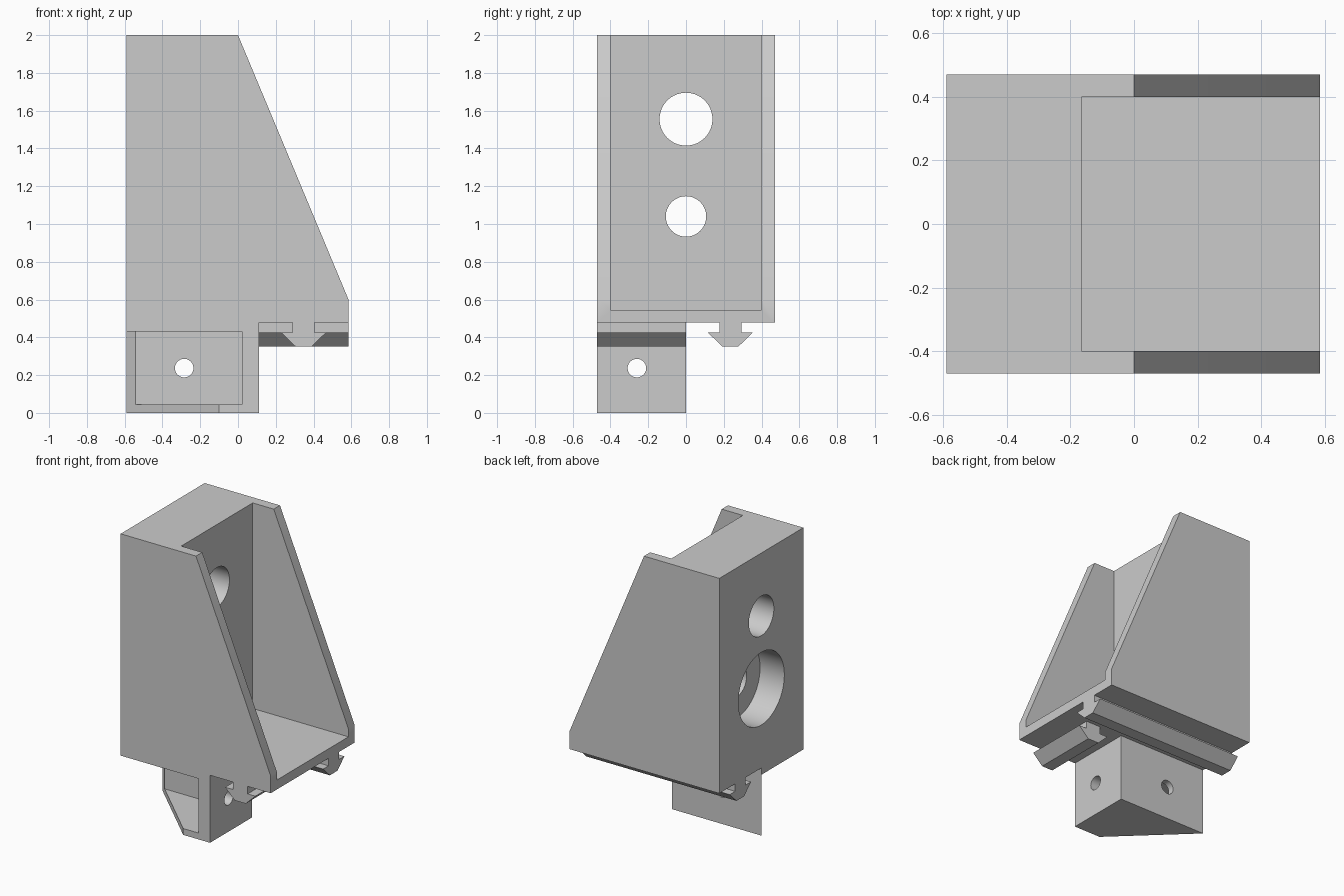
import bpy, bmesh
from mathutils import Vector

cube = bpy.data.objects.get("Cube")
if cube:
    bpy.data.objects.remove(cube, do_unlink=True)

GREY = bpy.data.materials.new("plain_grey")
GREY.use_nodes = True
color = (0.6, 0.6, 0.6, 1)
GREY.diffuse_color = color
GREY.node_tree.nodes["Principled BSDF"].inputs["Base Color"].default_value = color

# Maps (profile u, profile v, depth) to x, y, z for each extrusion axis
PLACE = {
    "X": lambda u, v, d: (d, u, v),
    "Y": lambda u, v, d: (u, d, v),
    "Z": lambda u, v, d: (u, v, d),
}


def prism(name, profile, axis, start, end):
    """Extrude a closed 2D profile along an axis."""
    bm = bmesh.new()
    face = bm.faces.new([bm.verts.new(PLACE[axis](u, v, start)) for u, v in profile])
    ext = bmesh.ops.extrude_face_region(bm, geom=[face])
    verts = [g for g in ext["geom"] if isinstance(g, bmesh.types.BMVert)]
    bmesh.ops.translate(bm, verts=verts, vec=Vector(PLACE[axis](0, 0, end - start)))
    bmesh.ops.recalc_face_normals(bm, faces=bm.faces)
    mesh = bpy.data.meshes.new(name)
    bm.to_mesh(mesh)
    bm.free()
    mesh.materials.append(GREY)
    obj = bpy.data.objects.new(name, mesh)
    bpy.context.collection.objects.link(obj)
    return obj


def box(name, x, y, z):
    rect = [(x[0], y[0]), (x[1], y[0]), (x[1], y[1]), (x[0], y[1])]
    return prism(name, rect, "Z", *z)


def bore(axis, u, v, radius, start, end):
    """Round cutter along an axis."""
    ring = bmesh.new()
    bmesh.ops.create_circle(ring, segments=64, radius=radius)
    profile = [(u + p.co.x, v + p.co.y) for p in ring.verts]
    ring.free()
    return prism("hole_cutter", profile, axis, start, end)


def combine(target, other, operation):
    """Apply a boolean and remove the other object."""
    mod = target.modifiers.new("bool", "BOOLEAN")
    mod.operation, mod.solver, mod.object = operation, "EXACT", other
    bpy.context.view_layer.objects.active = target
    bpy.ops.object.modifier_apply(modifier=mod.name)
    bpy.data.objects.remove(other, do_unlink=True)


L, R, W = -0.59, 0.585, 0.47      # body left, right and half width
BASE, STEP = 0.478, 0.43          # undersides of the body and of the socket plate

# Tapered housing, open on the right and at the top
housing = prism("housing", [(L, BASE), (R, BASE), (R, 0.6), (0, 2), (L, 2)], "Y", -W, W)
combine(housing, box("cavity", (-0.165, 1), (-0.4, 0.4), (0.545, 3)), "DIFFERENCE")

# Through holes and the counterbore on the rear wall
for cutter in (bore("X", 0, 1.555, 0.14, -1, 0),
               bore("X", 0, 1.04, 0.107, -1, 0),
               bore("X", 0, 1.04, 0.257, -1, L + 0.19)):
    combine(housing, cutter, "DIFFERENCE")

# Corner socket with a diagonal cut, hollowed from the front
socket = prism("corner_socket", [(0.11, -W), (0.11, 0), (L, 0), (-0.1, -W)], "Z", 0, STEP + 0.01)
for cutter in (box("pocket", (-1, 0.02), (-1, -0.045), (0.045, STEP)),
               bore("X", -0.26, 0.237, 0.049, -0.05, 0.2),
               bore("Y", -0.285, 0.237, 0.049, -0.1, 0.1)):
    combine(socket, cutter, "DIFFERENCE")
combine(housing, box("socket_plate", (L, 0.11), (-W, 0), (STEP, 0.5)), "UNION")
combine(housing, socket, "UNION")


# Dovetail rails under the body
def rail(name, centre, axis, start, end):
    half = [(0.058, 0.5), (0.058, 0.425), (0.119, 0.425), (0.043, 0.352)]
    profile = [(centre + u, v) for u, v in half]
    profile += [(centre - u, v) for u, v in reversed(half)]
    return prism(name, profile, axis, start, end)


combine(housing, rail("long_rail", 0.235, "X", L, R), "UNION")
combine(housing, rail("short_rail", 0.347, "Y", -W, 0), "UNION")

bpy.ops.object.select_all(action="DESELECT")
housing.select_set(True)
bpy.context.view_layer.objects.active = housing
bpy.ops.object.shade_smooth_by_angle()
